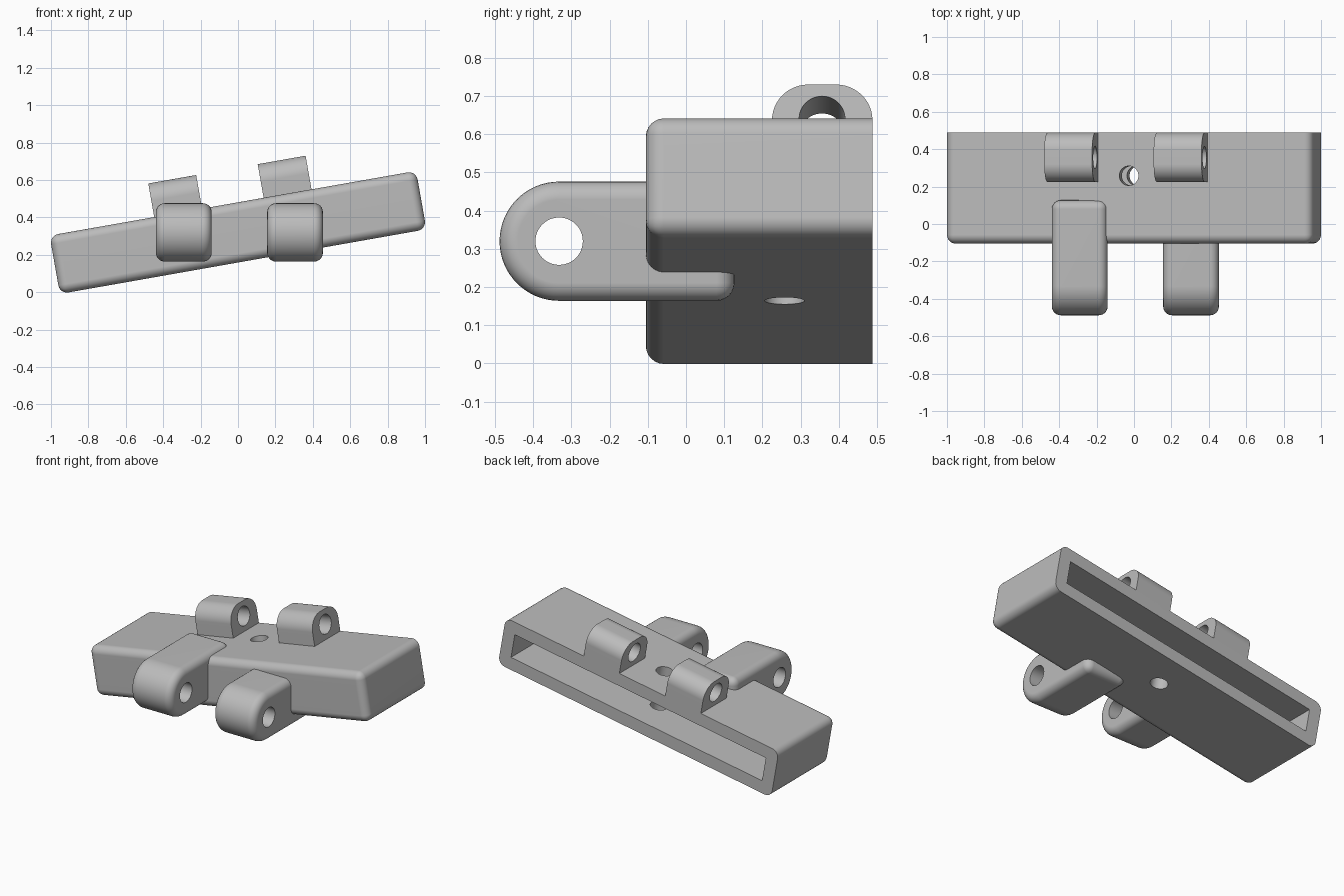
import bpy, bmesh, math
from mathutils import Matrix, Vector

if "Cube" in bpy.data.objects:
    bpy.data.objects.remove(bpy.data.objects["Cube"])

TILT = Matrix.Translation((0, 0, 0.32)) @ Matrix.Rotation(math.radians(-10), 4, 'Y')
LEVEL = Matrix.Translation((0, 0, 0.32))
LENGTH, HEIGHT, FRONT, BACK = 1.99, 0.317, -0.105, 0.488
WALL, ROUND = 0.08, 0.047

grey = bpy.data.materials.new("plain_grey")
grey.use_nodes = True
colour = (0.5, 0.5, 0.5, 1)
grey.diffuse_color = colour
grey.node_tree.nodes["Principled BSDF"].inputs["Base Color"].default_value = colour


def make(name, bm, frame):
    bmesh.ops.recalc_face_normals(bm, faces=bm.faces)
    mesh = bpy.data.meshes.new(name)
    bm.to_mesh(mesh)
    bm.free()
    mesh.transform(frame)
    mesh.materials.append(grey)
    obj = bpy.data.objects.new(name, mesh)
    bpy.context.collection.objects.link(obj)
    return obj


def box(low, high):
    bm = bmesh.new()
    bmesh.ops.create_cube(bm, size=1)
    low, high = Vector(low), Vector(high)
    size = high - low
    for v in bm.verts:
        v.co = Vector(a * b for a, b in zip(v.co, size)) + (low + high) / 2
    return bm


def rod(centre, radius, depth, axis):
    bm = bmesh.new()
    turn = Matrix.Rotation(math.pi / 2, 4, 'Y') if axis == 'X' else Matrix()
    bmesh.ops.create_cone(bm, cap_ends=True, segments=48, radius1=radius, radius2=radius,
                          depth=depth, matrix=Matrix.Translation(centre) @ turn)
    return bm


def extrude(profile, x0, x1):
    """Extrude a (y, z) outline along x."""
    bm = bmesh.new()
    face = bm.faces.new([bm.verts.new((x0, y, z)) for y, z in profile])
    new = bmesh.ops.extrude_face_region(bm, geom=[face])["geom"]
    moved = [g for g in new if isinstance(g, bmesh.types.BMVert)]
    bmesh.ops.translate(bm, vec=(x1 - x0, 0, 0), verts=moved)
    bmesh.ops.recalc_face_normals(bm, faces=bm.faces)
    return bm


def arc(cy, cz, r, start, end, steps):
    angles = [math.radians(start + (end - start) * i / steps) for i in range(steps + 1)]
    return [(cy + r * math.cos(a), cz + r * math.sin(a)) for a in angles]


def soften(bm, edges):
    bmesh.ops.bevel(bm, geom=edges, offset=ROUND, segments=6, profile=0.5, affect='EDGES')


def finish(obj, cutters):
    """Cut the holes, then smooth with crisp flat faces."""
    bpy.ops.object.select_all(action='DESELECT')
    bpy.context.view_layer.objects.active = obj
    obj.select_set(True)
    for cutter in cutters:
        mod = obj.modifiers.new("cut", 'BOOLEAN')
        mod.operation, mod.solver, mod.object = 'DIFFERENCE', 'EXACT', cutter
        bpy.ops.object.modifier_apply(modifier=mod.name)
        bpy.data.objects.remove(cutter)
    bpy.ops.object.shade_smooth_by_angle(angle=math.radians(35))
    mod = obj.modifiers.new("flat_faces", 'WEIGHTED_NORMAL')
    mod.keep_sharp = True


def cavity_cutter():
    x, z = LENGTH / 2 - WALL, HEIGHT / 2 - WALL
    return make("cavity_cutter", box((-x, FRONT + WALL, -z), (x, BACK + 0.1, z)), TILT)


# Tilted hollow sleeve, open and square-edged at the back
bm = box((-LENGTH / 2, FRONT, -HEIGHT / 2), (LENGTH / 2, BACK, HEIGHT / 2))
soften(bm, [e for e in bm.edges if min(v.co.y for v in e.verts) < 0])
sleeve = make("sleeve", bm, TILT)
finish(sleeve, [cavity_cutter(),
                make("screw_cutter", rod((0, 0.258, 0), 0.052, 1, 'Z'), TILT)])

# Level front hinge arms with a round nose
R, PIN_Y, ARM_BACK = 0.156, -0.332, 0.127
for name, x in (("right_hinge_arm", -0.29), ("left_hinge_arm", 0.305)):
    outline = arc(PIN_Y, 0, R, 90, 270, 32) + [(ARM_BACK, -R), (ARM_BACK, R)]
    bm = extrude(outline, x - 0.149, x + 0.149)
    soften(bm, [e for e in bm.edges if e.calc_face_angle() > 1])
    arm = make(name, bm, LEVEL)
    finish(arm, [cavity_cutter(),
                 make("pin_cutter", rod((x, PIN_Y, 0), 0.062, 0.5, 'X'), LEVEL)])

# Tilted knuckles on top, flush with the back
base, top, r = HEIGHT / 2 - 0.03, 0.341, 0.095
y0, y1 = 0.225, BACK
for name, x in (("right_knuckle", -0.297), ("left_knuckle", 0.297)):
    outline = ([(y0, base), (y1, base)] + arc(y1 - r, top - r, r, 0, 90, 12)
               + arc(y0 + r, top - r, r, 90, 180, 12))
    knuckle = make(name, extrude(outline, x - 0.13, x + 0.13), TILT)
    finish(knuckle, [make("pin_cutter", rod((x, 0.356, 0.25), 0.06, 0.4, 'X'), TILT)])
